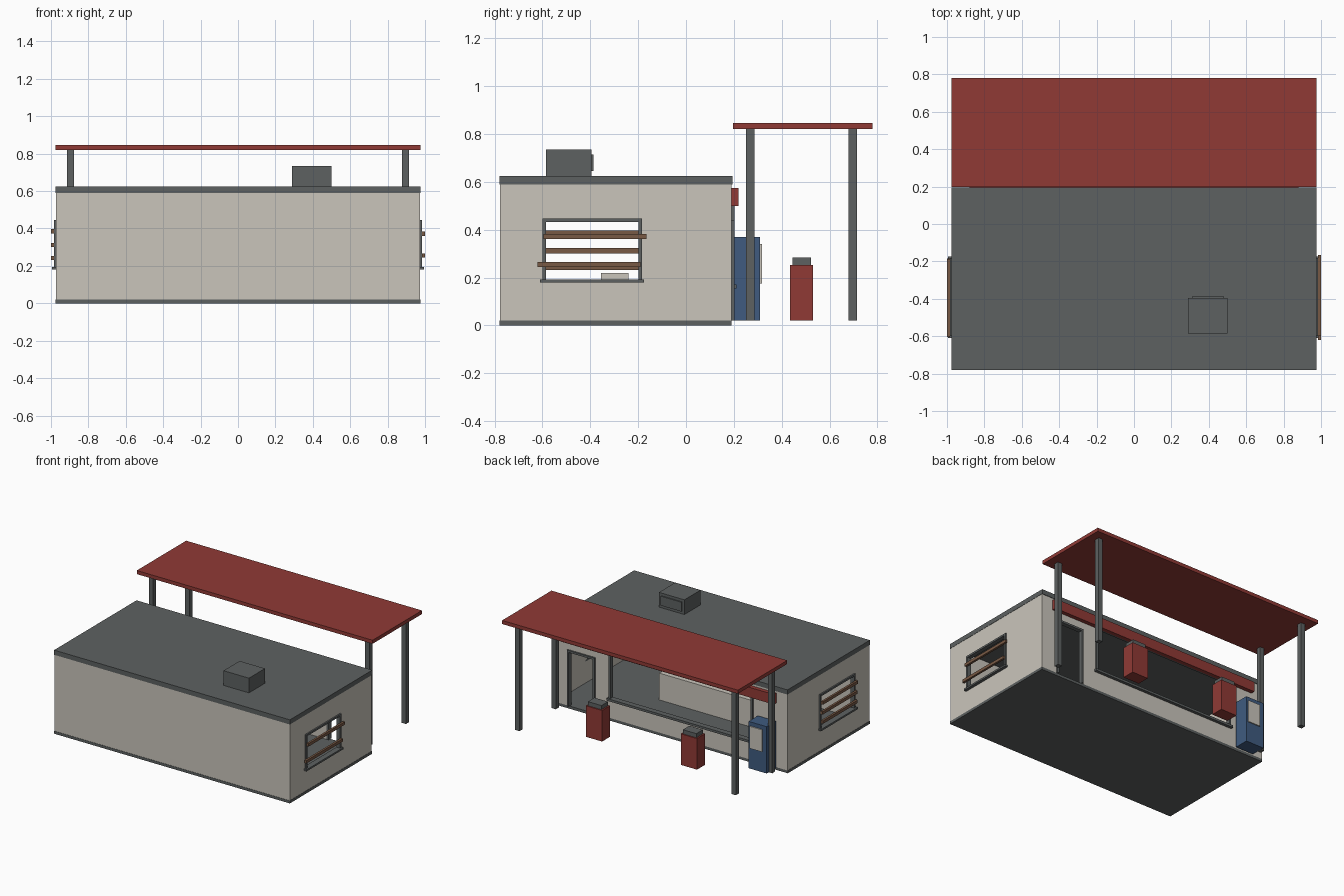
import bpy
import bmesh
from mathutils import Vector

if "Cube" in bpy.data.objects:
    bpy.data.objects.remove(bpy.data.objects["Cube"])


def material(name, r, g, b):
    m = bpy.data.materials.new(name)
    m.use_nodes = True
    m.diffuse_color = (r, g, b, 1)
    m.node_tree.nodes["Principled BSDF"].inputs["Base Color"].default_value = (r, g, b, 1)
    return m


PLASTER = material("plaster", 0.59, 0.56, 0.50)
GREY = material("slate grey", 0.11, 0.12, 0.12)
RED = material("dull red", 0.28, 0.042, 0.036)
BLUE = material("steel blue", 0.05, 0.105, 0.215)
WOOD = material("brown wood", 0.19, 0.10, 0.058)


def box(name, mat, xs, ys, zs, tilt=0.0):
    """Box spanning the given ranges, optionally rolled about x."""
    lo, hi = zip(xs, ys, zs)
    size = Vector(hi) - Vector(lo)
    bm = bmesh.new()
    bmesh.ops.create_cube(bm, size=1)
    bmesh.ops.scale(bm, vec=[abs(s) for s in size], verts=bm.verts)
    mesh = bpy.data.meshes.new(name)
    bm.to_mesh(mesh)
    bm.free()
    mesh.materials.append(mat)
    ob = bpy.data.objects.new(name, mesh)
    ob.location = (Vector(lo) + Vector(hi)) / 2
    ob.rotation_euler.x = tilt
    bpy.context.collection.objects.link(ob)
    return ob


def cut(target, *ranges):
    """Subtract a box from the target and discard the cutter."""
    cutter = box("cutter", PLASTER, *ranges)
    cutter.hide_render = True
    mod = target.modifiers.new("opening", "BOOLEAN")
    mod.operation = "DIFFERENCE"
    mod.solver = "EXACT"
    mod.object = cutter
    bpy.context.view_layer.objects.active = target
    bpy.ops.object.modifier_apply(modifier=mod.name)
    bpy.data.objects.remove(cutter)


# Building shell, open inside
BACK = 0.19
WIN_Y, WIN_Z = (-0.595, -0.19), (0.19, 0.44)
DOOR_X, DOOR_Z = (0.615, 0.845), (0.02, 0.44)
SHOP_X, SHOP_Z = (-0.69, 0.50), (0.165, 0.52)

box("foundation", GREY, (-0.975, 0.975), (-0.78, BACK), (0, 0.02))
walls = box("walls", PLASTER, (-0.973, 0.973), (-0.778, BACK), (0.02, 0.59))
cut(walls, (-0.953, 0.953), (-0.758, BACK - 0.02), (0, 0.7))
cut(walls, (-1.2, 1.2), WIN_Y, WIN_Z)
cut(walls, DOOR_X, (0.1, 0.3), (0, DOOR_Z[1]))
cut(walls, SHOP_X, (0.1, 0.3), SHOP_Z)
box("roof", GREY, (-0.975, 0.975), (-0.78, 0.194), (0.59, 0.625))

# Rooftop cooling unit
box("roof_unit", GREY, (0.29, 0.50), (-0.585, -0.395), (0.625, 0.735))
box("roof_unit_grille", GREY, (0.31, 0.48), (-0.395, -0.387), (0.645, 0.715))

# Frames around the doorway and the shop window
FRAME_Y = (BACK - 0.02, 0.202)
T = 0.015
for name, (x0, x1), (z0, z1) in (("door", DOOR_X, DOOR_Z), ("shop_window", SHOP_X, SHOP_Z)):
    for side, x in (("right", x0), ("left", x1 - T)):
        box(f"{name}_frame_{side}", GREY, (x, x + T), FRAME_Y, (z0, z1))
    box(f"{name}_frame_top", GREY, (x0, x1), FRAME_Y, (z1 - T, z1))
box("shop_window_sill", GREY, (SHOP_X[0] - 0.01, SHOP_X[1] + 0.01), (BACK - 0.02, 0.212), (0.155, 0.172))

# Long sign band above the shop window
box("sign_band", RED, (-0.88, 0.88), (BACK, 0.22), (0.50, 0.575))

# Counter inside the shop
box("counter", PLASTER, (-0.45, 0.39), (-0.355, -0.24), (0.02, 0.22))

# Boarded end windows: (y range, centre height, tilt) for each plank
PLANKS = {
    "left": (1, (((-0.595, -0.165), 0.372, 0.0), ((-0.62, -0.19), 0.255, 0.0))),
    "right": (-1, (((-0.605, -0.19), 0.385, 0.0), ((-0.60, -0.185), 0.312, 0.0),
                   ((-0.60, -0.19), 0.242, 0.0))),
}
for side, (s, planks) in PLANKS.items():
    depth = (s * 0.953, s * 0.984)
    y0, y1 = WIN_Y
    for end, y in (("front", y0 - 0.005), ("back", y1 - 0.008)):
        box(f"{side}_window_frame_{end}", GREY, depth, (y, y + T), WIN_Z)
    box(f"{side}_window_frame_top", GREY, depth, (y0 - 0.005, y1 + 0.007), (0.432, 0.446))
    box(f"{side}_window_sill", GREY, (s * 0.953, s * 0.995), (y0 - 0.015, y1 + 0.015), (0.18, 0.193))
    for i, (ys, z, tilt) in enumerate(planks):
        box(f"{side}_plank_{i + 1}", WOOD, (s * 0.984, s), ys, (z - 0.011, z + 0.011), tilt)

# Canopy on four posts
box("canopy", RED, (-0.975, 0.975), (0.197, 0.78), (0.82, 0.847))
for side, x in (("left", 0.895), ("right", -0.895)):
    for end, y in (("inner", 0.268), ("outer", 0.697)):
        box(f"{side}_{end}_post", GREY, (x - 0.018, x + 0.018), (y - 0.018, y + 0.018), (0.02, 0.82))

# Fuel pumps
for side, x in (("left", 0.39), ("right", -0.395)):
    box(f"{side}_pump", RED, (x - 0.067, x + 0.067), (0.435, 0.53), (0.02, 0.252))
    box(f"{side}_pump_cap", GREY, (x - 0.056, x + 0.056), (0.445, 0.522), (0.252, 0.283))

# Vending machine with a pale front panel
box("vending_machine", BLUE, (-0.885, -0.735), (0.2, 0.31), (0.02, 0.37))
box("vending_panel", PLASTER, (-0.85, -0.748), (0.31, 0.318), (0.175, 0.34))
